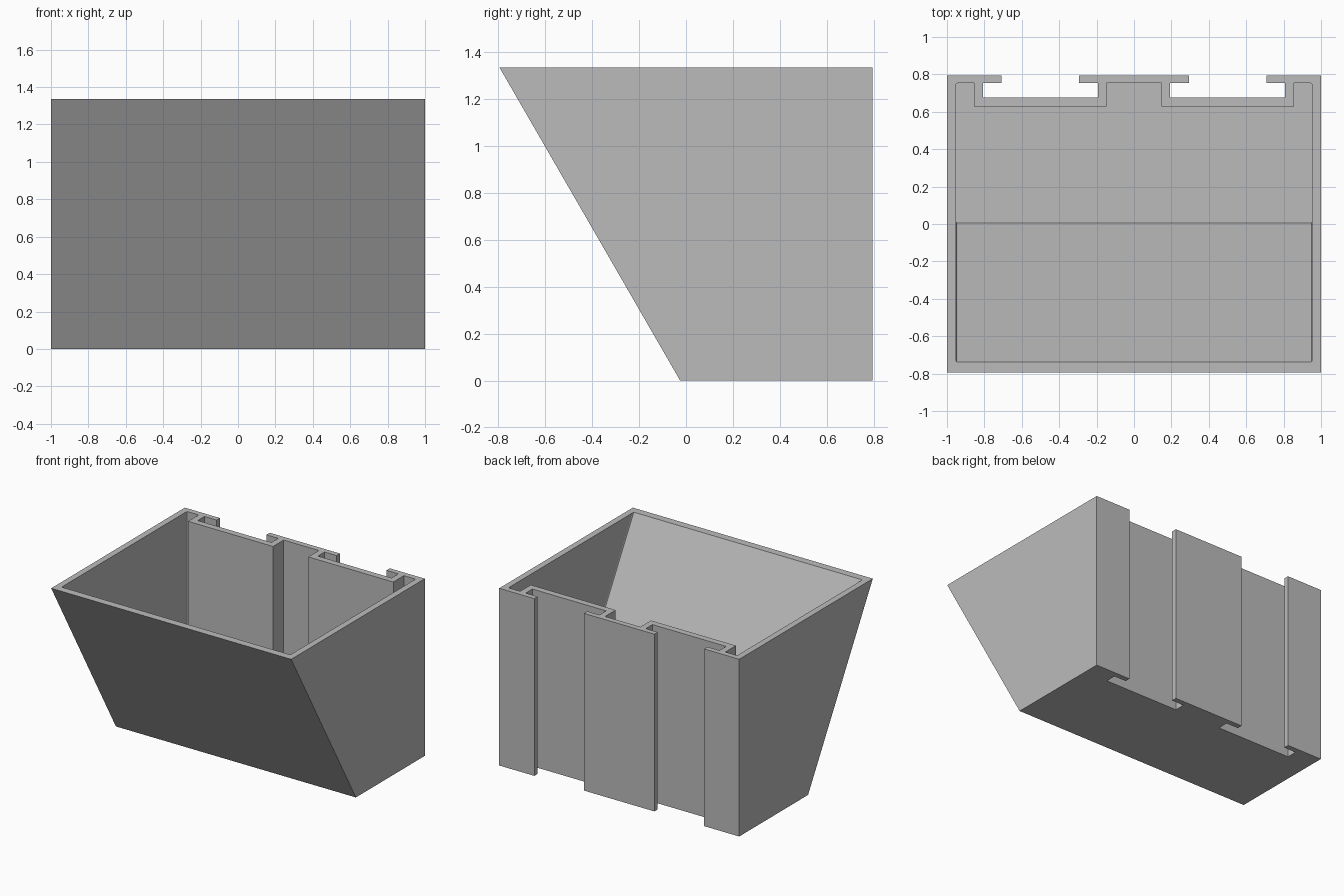
import bpy
import bmesh

cube = bpy.data.objects.get("Cube")
if cube:
    bpy.data.objects.remove(cube, do_unlink=True)

HEIGHT = 1.335
FLOOR = 0.047
SLOPE = 0.577  # forward lean of the front wall per unit of height

grey = bpy.data.materials.new("light_grey")
grey.use_nodes = True
colour = (0.5, 0.5, 0.5, 1)
grey.diffuse_color = colour
grey.node_tree.nodes["Principled BSDF"].inputs["Base Color"].default_value = colour


def leaning_prism(name, half, front_y, z0, z1, corner=0.0):
    """Upright prism from a mirrored half outline; its front corner leans with height."""
    outline = half + [(-x, y) for x, y in reversed(half)]
    bm = bmesh.new()
    rings = []
    for z in (z0, z1):
        rings.append([bm.verts.new((x, front_y - SLOPE * z if y is None else y, z))
                      for x, y in outline])
    low, high = rings
    bm.faces.new(low)
    bm.faces.new(high)
    sides = []
    for i in range(len(outline)):
        j = (i + 1) % len(outline)
        bm.faces.new((low[i], low[j], high[j], high[i]))
        sides.append(bm.edges.get((low[i], high[i])))
    if corner:
        outer = [e for e in sides if abs(e.verts[0].co.x) > 0.9]
        bmesh.ops.bevel(bm, geom=outer, offset=corner, segments=2,
                        profile=0.5, affect='EDGES')
    bmesh.ops.recalc_face_normals(bm, faces=bm.faces)
    mesh = bpy.data.meshes.new(name)
    bm.to_mesh(mesh)
    bm.free()
    mesh.materials.append(grey)
    obj = bpy.data.objects.new(name, mesh)
    bpy.context.collection.objects.link(obj)
    return obj


# Outer body with two T-shaped mounting slots in the back
outer_half = [(0.293, 0.795), (0.293, 0.755), (0.193, 0.755), (0.193, 0.675),
              (0.808, 0.675), (0.808, 0.755), (0.708, 0.755), (0.708, 0.795),
              (1.0, 0.795), (1.0, None)]
bin_body = leaning_prism("bin_body", outer_half, -0.025, 0, HEIGHT)

# Hollow interior that follows the back of the slots
inner_half = [(0.147, 0.753), (0.147, 0.627), (0.855, 0.627), (0.855, 0.753),
              (0.953, 0.753), (0.953, None)]
hollow = leaning_prism("hollow_cutter", inner_half, 0.032, FLOOR, HEIGHT + 0.1, 0.01)
hollow.hide_render = True

cut = bin_body.modifiers.new("hollow", 'BOOLEAN')
cut.operation = 'DIFFERENCE'
cut.solver = 'EXACT'
cut.object = hollow

# Apply the cut and drop the helper
bpy.context.view_layer.objects.active = bin_body
bin_body.select_set(True)
bpy.ops.object.modifier_apply(modifier=cut.name)
bpy.data.objects.remove(hollow, do_unlink=True)
